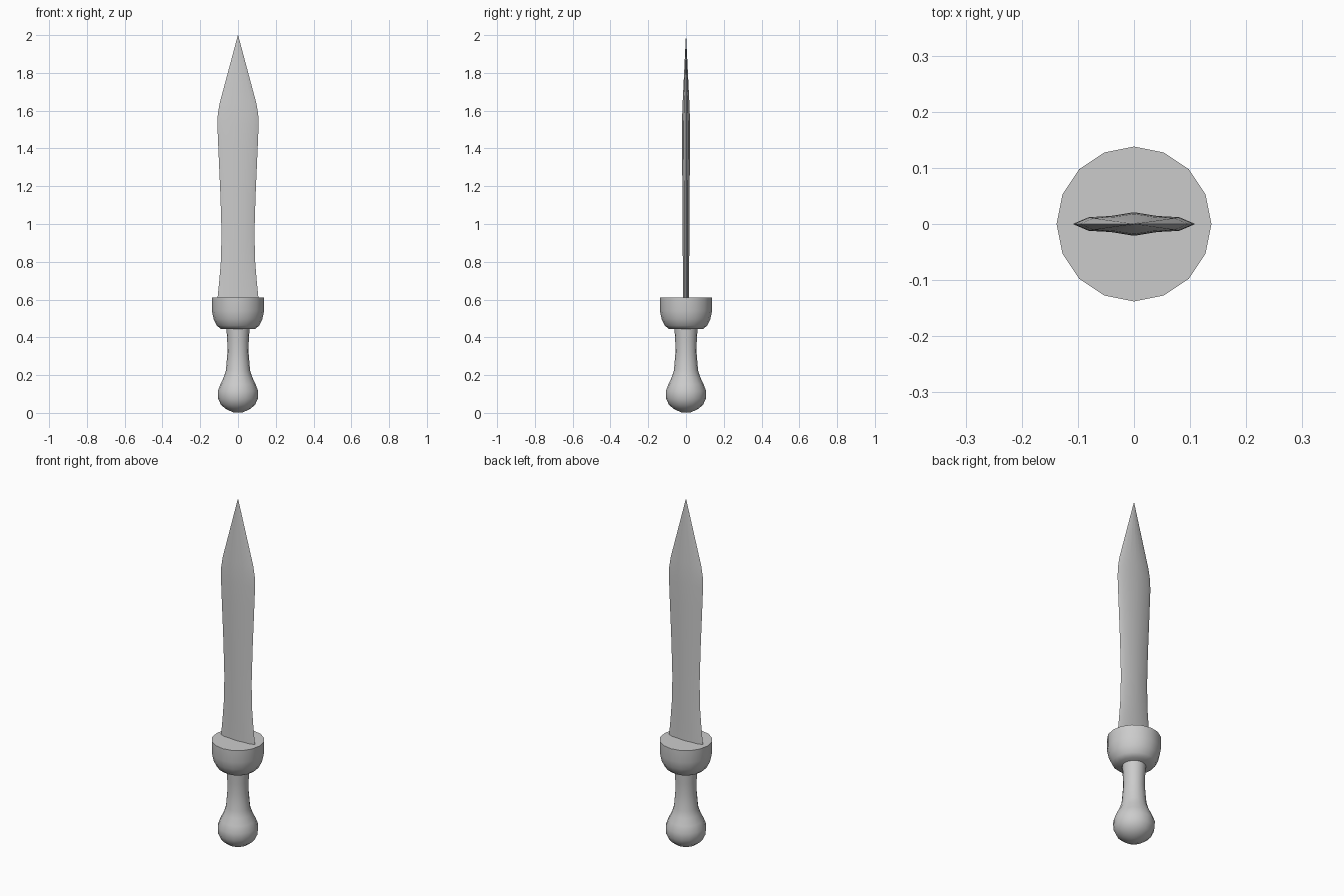
import bpy, bmesh, math

if "Cube" in bpy.data.objects:
    bpy.data.objects.remove(bpy.data.objects["Cube"])


def skin(name, rings, angle):
    """Join equal-length rings of points into a closed, capped surface."""
    bm = bmesh.new()
    loops = [[bm.verts.new(p) for p in ring] for ring in rings]
    n = len(loops[0])
    for a, b in zip(loops, loops[1:]):
        for i in range(n):
            j = (i + 1) % n
            bm.faces.new((a[i], a[j], b[j], b[i]))
    bm.faces.new(loops[0][::-1])
    bm.faces.new(loops[-1])
    bmesh.ops.remove_doubles(bm, verts=bm.verts, dist=0.0001)
    bmesh.ops.recalc_face_normals(bm, faces=bm.faces)
    mesh = bpy.data.meshes.new(name)
    bm.to_mesh(mesh)
    bm.free()
    ob = bpy.data.objects.new(name, mesh)
    bpy.context.collection.objects.link(ob)
    bpy.ops.object.select_all(action='DESELECT')
    bpy.context.view_layer.objects.active = ob
    ob.select_set(True)
    bpy.ops.object.shade_smooth_by_angle(angle=math.radians(angle))
    return ob


def lathe(name, profile, sides=16):
    """Revolve (radius, height) points around z."""
    turn = [2 * math.pi * i / sides for i in range(sides)]
    return skin(name, [[(r * math.cos(a), r * math.sin(a), z) for a in turn]
                       for r, z in profile], 50)


# Grip with rounded pommel
lathe("grip_and_pommel", [
    (0.025, 0.003), (0.06, 0.018), (0.09, 0.042), (0.105, 0.075),
    (0.107, 0.115), (0.093, 0.152), (0.075, 0.19), (0.064, 0.225),
    (0.056, 0.32), (0.057, 0.38), (0.062, 0.46)])

# Bowl-shaped guard with flat top
lathe("guard", [
    (0.09, 0.444), (0.112, 0.462), (0.129, 0.497),
    (0.138, 0.54), (0.138, 0.61)])

# Blade: ridged, slightly hollowed section along a waisted outline
quarter = [(1, 0), (0.74, 0.58), (0.38, 0.68), (0, 1)]
half = quarter + [(-x, y) for x, y in quarter[-2::-1]]
section = half + [(x, -y) for x, y in half[-2:0:-1]]
stations = [  # height, half width, half thickness
    (0.60, 0.109, 0.016), (0.70, 0.099, 0.016), (0.80, 0.091, 0.017),
    (0.95, 0.087, 0.018), (1.15, 0.093, 0.019), (1.40, 0.104, 0.021),
    (1.52, 0.109, 0.021), (1.58, 0.107, 0.020), (1.64, 0.097, 0.018),
    (2.00, 0.0006, 0.0004)]
skin("blade", [[(x * w, y * t, z) for x, y in section]
               for z, w, t in stations], 30)
